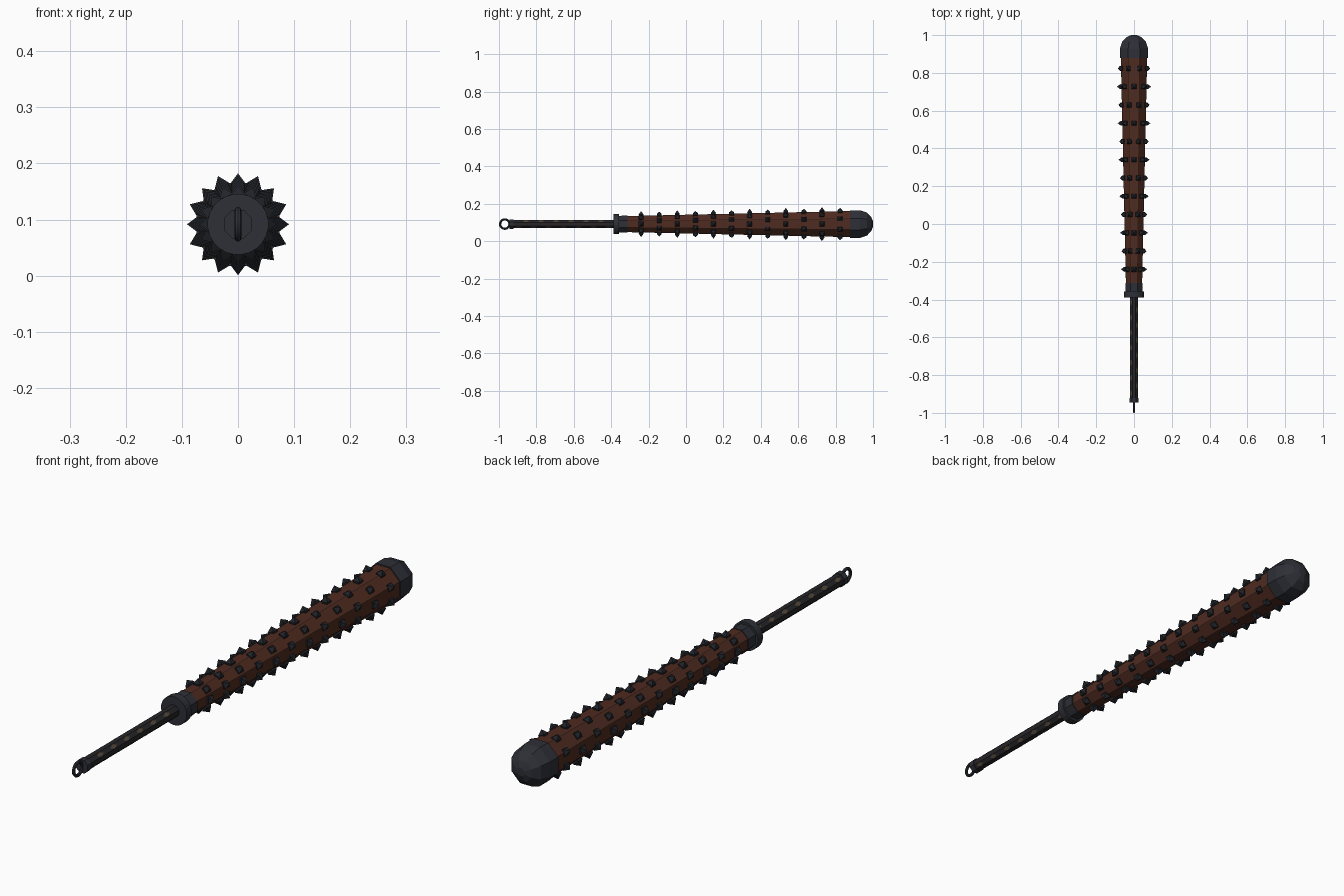
import bpy, bmesh
from math import pi, sin, cos, radians
from mathutils import Matrix, Vector

cube = bpy.data.objects.get("Cube")
if cube:
    bpy.data.objects.remove(cube, do_unlink=True)

AXIS_Z = 0.0915
# Club axis runs along +y at the height of the club's centre
CLUB = Matrix.Translation((0, 0, AXIS_Z)) @ Matrix.Rotation(-pi / 2, 4, 'X')


def material(name, r, g, b):
    m = bpy.data.materials.new(name)
    m.use_nodes = True
    m.diffuse_color = (r, g, b, 1)
    bsdf = m.node_tree.nodes["Principled BSDF"]
    bsdf.inputs["Base Color"].default_value = (r, g, b, 1)
    bsdf.inputs["Roughness"].default_value = 0.8
    return m


wood = material("red brown wood", 0.078, 0.024, 0.014)
groove = material("dark wood groove", 0.022, 0.009, 0.007)
iron = material("dark iron", 0.027, 0.029, 0.038)
spike_iron = material("black iron", 0.015, 0.017, 0.022)
wrap = material("dark wrap", 0.020, 0.018, 0.021)
tan = material("tan wrap diamond", 0.095, 0.072, 0.046)


def lathe(bm, profile, n, matrix):
    """Closed n-sided solid from (height, flat radius) points; radius 0 makes a tip."""
    rings = []
    for h, r in profile:
        if r == 0:
            rings.append([bm.verts.new(matrix @ Vector((0, 0, h)))] * n)
            continue
        rr = r / cos(pi / n)
        rings.append([bm.verts.new(matrix @ Vector((rr * cos(a), rr * sin(a), h)))
                      for a in [(2 * k + 1) * pi / n for k in range(n)]])
    for lo, hi in zip(rings, rings[1:]):
        for k in range(n):
            j = (k + 1) % n
            quad = [lo[k], lo[j], hi[j], hi[k]]
            bm.faces.new(list(dict.fromkeys(quad)))
    for ring in (rings[0], rings[-1]):
        if ring[0] is not ring[1]:
            bm.faces.new(ring)
    bmesh.ops.recalc_face_normals(bm, faces=bm.faces[:])


def finish(name, bm, *mats):
    mesh = bpy.data.meshes.new(name)
    bm.to_mesh(mesh)
    bm.free()
    for m in mats:
        mesh.materials.append(m)
    obj = bpy.data.objects.new(name, mesh)
    bpy.context.collection.objects.link(obj)
    return obj


def turned(name, profile, n, mat):
    bm = bmesh.new()
    lathe(bm, profile, n, CLUB)
    return finish(name, bm, mat)


# Tapered eight-sided wooden body with dark lines on its long edges
bm = bmesh.new()
lathe(bm, [(-0.36, 0.042), (0.89, 0.070)], 8, CLUB)
long_edges = [e for e in bm.edges if e.calc_length() > 1]
bmesh.ops.bevel(bm, geom=long_edges, offset=0.0015, segments=1,
                affect='EDGES', material=1)
finish("club_body", bm, wood, groove)

# Iron end cap, collar and pommel
turned("end_cap", [(0.878, 0.074), (0.93, 0.074), (0.967, 0.062),
                   (0.99, 0.038), (1.0, 0.015)], 8, iron)
turned("guard_collar", [(-0.388, 0.054), (-0.358, 0.054)], 24, iron)
turned("collar_sleeve", [(-0.36, 0.044), (-0.312, 0.046)], 8, iron)
turned("pommel", [(-0.945, 0.025), (-0.922, 0.025)], 8, iron)

# Grip with staggered diamonds on its diagonal faces
turned("grip", [(-0.925, 0.022), (-0.385, 0.022)], 8, wrap)
bm = bmesh.new()
for row in range(13):
    y = -0.895 + row * 0.04
    for k in range(4):
        if (row + k) % 2:
            continue
        m = CLUB @ Matrix.Rotation(pi / 4 + k * pi / 2, 4, 'Z')
        corners = [(0, -0.019), (0.009, 0), (0, 0.019), (-0.009, 0)]
        bm.faces.new([bm.verts.new(m @ Vector((0.0226, t, y + s)))
                      for t, s in corners])
finish("grip_diamonds", bm, tan)

# Rows of eight square studs with pyramid tips, every other row turned half a step
bm = bmesh.new()
for row in range(12):
    y = -0.24 + row * 0.0967
    surface = 0.042 + (y + 0.36) * 0.0224
    for k in range(8):
        turn = radians(45 * k + 22.5 * (row % 2))
        m = (Matrix.Translation((0, y, AXIS_Z)) @ Matrix.Rotation(turn, 4, 'Y')
             @ Matrix.Translation((0, 0, surface)))
        lathe(bm, [(-0.006, 0.011), (0.007, 0.013), (0.0245, 0)], 4, m)
finish("spikes", bm, spike_iron)

# Hanging ring behind the pommel
bpy.ops.mesh.primitive_torus_add(major_radius=0.025, minor_radius=0.006,
                                 major_segments=20, minor_segments=8,
                                 location=(0, -0.969, AXIS_Z),
                                 rotation=(0, pi / 2, 0))
ring = bpy.context.object
ring.name = "hanging_ring"
ring.data.materials.append(iron)
bpy.ops.object.shade_smooth_by_angle()
